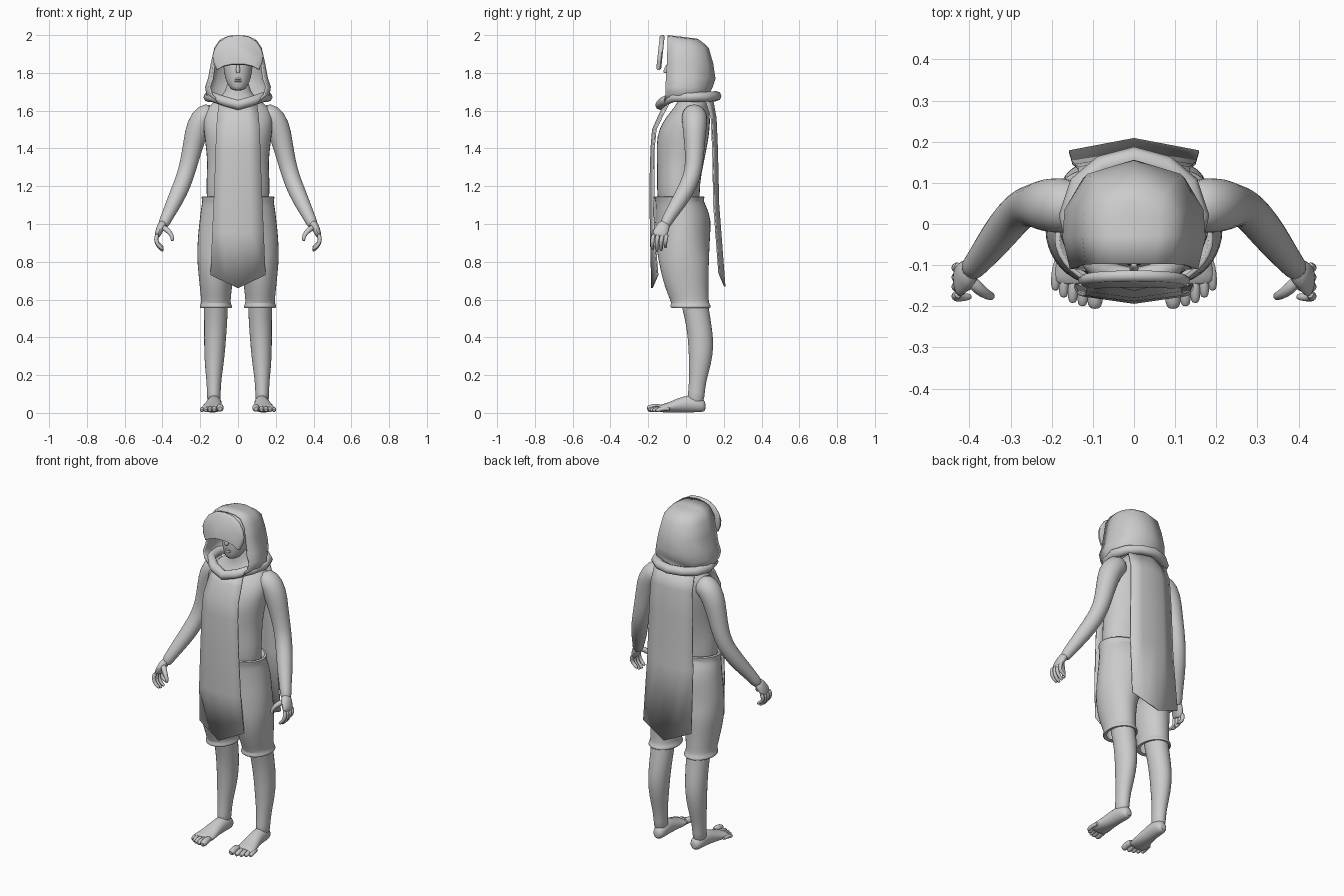
import bpy, bmesh, math
from mathutils import Vector

X, Y, Z = Vector((1, 0, 0)), Vector((0, 1, 0)), Vector((0, 0, 1))


def finish(name, bm, mirror=False, subsurf=0, solid=0, bevel=0, angle=50):
    bmesh.ops.remove_doubles(bm, verts=bm.verts, dist=1e-5)
    bmesh.ops.recalc_face_normals(bm, faces=bm.faces)
    me = bpy.data.meshes.new(name)
    bm.to_mesh(me)
    bm.free()
    ob = bpy.data.objects.new(name, me)
    bpy.context.collection.objects.link(ob)
    bpy.ops.object.select_all(action='DESELECT')
    ob.select_set(True)
    bpy.context.view_layer.objects.active = ob
    bpy.ops.object.shade_smooth_by_angle(angle=math.radians(angle))
    if mirror:
        ob.modifiers.new("mirror", 'MIRROR').merge_threshold = 0.0005
    if solid:
        m = ob.modifiers.new("thickness", 'SOLIDIFY')
        m.thickness, m.offset = solid, 0
    if bevel:
        m = ob.modifiers.new("bevel", 'BEVEL')
        m.width, m.segments = bevel, 2
    if subsurf:
        m = ob.modifiers.new("smooth", 'SUBSURF')
        m.levels = m.render_levels = subsurf
    return ob


def loft(name, rows, n=14, ref=Y, axis=None, clamp=False, caps=True, **kw):
    """Skin elliptical rings; each row is (x, y, z, radius u, radius v)."""
    bm = bmesh.new()
    pts = [Vector(r[:3]) for r in rows]
    rings = []
    for i, r in enumerate(rows):
        t = axis or (pts[min(i + 1, len(pts) - 1)] - pts[max(i - 1, 0)]).normalized()
        u = ref.cross(t).normalized()
        v = t.cross(u)
        ring = []
        for k in range(n):
            a = 2 * math.pi * k / n
            p = pts[i] + u * r[3] * math.cos(a) + v * r[4] * math.sin(a)
            if clamp:
                p.x = max(p.x, 0)
            ring.append(bm.verts.new(p))
        rings.append(ring)
    for a, b in zip(rings, rings[1:]):
        for k in range(n):
            bm.faces.new((a[k], a[(k + 1) % n], b[(k + 1) % n], b[k]))
    if caps:
        bm.faces.new(rings[0])
        bm.faces.new(rings[-1])
    if clamp:
        wall = [f for f in bm.faces if all(v.co.x < 1e-4 for v in f.verts)]
        bmesh.ops.delete(bm, geom=wall, context='FACES')
    return finish(name, bm, **kw)


def tube(name, pts, **kw):
    return loft(name, [(x, y, z, r, r) for x, y, z, r in pts], **kw)


def sheet(name, rows, **kw):
    """Grid surface through equal-length rows of points."""
    bm = bmesh.new()
    vs = [[bm.verts.new(p) for p in r] for r in rows]
    for a, b in zip(vs, vs[1:]):
        for k in range(len(a) - 1):
            bm.faces.new((a[k], a[k + 1], b[k + 1], b[k]))
    return finish(name, bm, **kw)


# torso and neck
loft("torso", [(0, -.03, 1.03, .16, .1), (0, -.04, 1.13, .168, .115), (0, -.04, 1.22, .172, .115),
               (0, -.03, 1.32, .163, .125), (0, -.022, 1.42, .175, .138), (0, -.01, 1.5, .185, .138),
               (0, .012, 1.57, .19, .118), (0, .03, 1.62, .165, .09), (0, .035, 1.66, .11, .075),
               (0, .03, 1.7, .062, .065), (0, .02, 1.78, .058, .06)], n=18, axis=Z, subsurf=1)

# head, nose and lips
loft("head", [(0, -.055, 1.705, .025, .03), (0, -.04, 1.725, .05, .055), (0, -.025, 1.77, .07, .078),
              (0, -.01, 1.83, .08, .093), (0, 0, 1.89, .08, .095), (0, .005, 1.94, .06, .07),
              (0, .005, 1.965, .025, .03)], n=16, axis=Z, subsurf=1)
tube("nose", [(0, -.095, 1.85, .008), (0, -.11, 1.81, .013), (0, -.108, 1.798, .012)], n=8, subsurf=1)
for z in (1.768, 1.757):
    tube("lip", [(-.025, -.088, z, .004), (0, -.104, z, .007), (.025, -.088, z, .004)], n=8, ref=Z, subsurf=1)

# arms
tube("arm", [(.12, .04, 1.585, .06), (.175, .045, 1.575, .07), (.212, .046, 1.52, .067),
             (.235, .045, 1.43, .056), (.258, .045, 1.33, .049), (.28, .032, 1.25, .047),
             (.312, -.005, 1.17, .047), (.35, -.055, 1.09, .04), (.385, -.1, 1.02, .031),
             (.4, -.115, .985, .03)], mirror=True, subsurf=1)

# hands: palm, four curled fingers, thumb
loft("palm", [(.392, -.108, 1.01, .026, .03), (.41, -.124, .98, .023, .038),
              (.424, -.138, .95, .018, .042), (.428, -.142, .93, .013, .038)], n=12, mirror=True, subsurf=1)
for i in range(4):
    y, d = -.176 + .023 * i, (.008, 0, .003, .018)[i]
    tube("finger", [(.425, y + .006, .95, .012), (.436, y, .92, .0125), (.428, y - .003, .89 + d / 2, .011),
                    (.41, y - .002, .868 + d, .010), (.395, y, .856 + d, .008)], n=8, mirror=True, subsurf=1)
tube("thumb", [(.402, -.13, .985, .017), (.378, -.158, .972, .017), (.357, -.172, .95, .013),
               (.345, -.176, .925, .011), (.35, -.178, .908, .008)], n=8, mirror=True, subsurf=1)

# shorts: one half clamped at the middle plane, then mirrored
loft("shorts", [(0, -.035, 1.125, .165, .112), (0, -.035, 1.15, .185, .125), (0, -.035, 1.145, .2, .138),
                (0, -.035, 1.12, .19, .128), (0, -.025, 1.09, .198, .138), (0, -.015, 1.02, .206, .15),
                (.02, -.018, .93, .196, .147), (.07, -.015, .85, .148, .14), (.112, -.01, .79, .104, .133),
                (.117, -.003, .7, .09, .122), (.117, .015, .61, .08, .106), (.117, .022, .58, .078, .1),
                (.117, .024, .567, .088, .11), (.117, .025, .553, .086, .108), (.117, .025, .56, .066, .082)],
     n=20, axis=Z, clamp=True, caps=False, mirror=True, subsurf=1)

# lower legs
loft("leg", [(.118, .03, .72, .068, .08), (.118, .04, .6, .064, .075), (.117, .06, .51, .064, .07),
             (.12, .073, .43, .061, .069), (.123, .08, .35, .058, .069), (.126, .075, .26, .052, .06),
             (.128, .062, .17, .04, .047), (.128, .055, .11, .037, .045), (.128, .05, .04, .037, .047)],
     axis=Z, mirror=True, subsurf=1)

# feet and toes
loft("foot", [(.122, .105, .035, .02, .024), (.123, .085, .04, .036, .038), (.125, .04, .05, .041, .048),
              (.128, -.02, .045, .042, .044), (.134, -.08, .031, .053, .03), (.139, -.125, .024, .06, .022),
              (.14, -.15, .022, .055, .016)], ref=Z, axis=-Y, mirror=True, subsurf=1)
for i in range(5):
    r = (.02, .014, .013, .0125, .012)[i]
    x, y = (.094, .124, .148, .17, .19)[i], (-.19, -.184, -.176, -.163, -.146)[i]
    tube("toe", [(x * .9 + .012, y + .065, r + .008, r), (x, y + .025, r + .012, r),
                 (x + .001, y, r + .003, r * 1.08), (x + .001, y - .017, r, r * .7)],
         n=8, ref=Z, mirror=True, subsurf=1)


# hood: U-shaped rows from the collar up to a closed crown
def hood_row(z, w, wf, yf, yb, drop=0):
    half = [(wf, yf), (w, yf * .3), (w * .97, yb * .25), (w * .72, yb * .78), (0, yb)]
    pts = [(x, y, z - drop * (y - yf)) for x, y in half]
    return [(-x, y, q) for x, y, q in pts] + pts[-2::-1]


sheet("hood", [hood_row(1.645, .14, .1, -.115, .12, -.15), hood_row(1.685, .163, .14, -.108, .115),
               hood_row(1.725, .168, .15, -.108, .135), hood_row(1.77, .153, .135, -.105, .15),
               hood_row(1.85, .138, .125, -.1, .138), hood_row(1.93, .12, .112, -.098, .115),
               hood_row(1.975, .095, .085, -.097, .085, .1), hood_row(1.99, .06, .05, -.097, .065, .12),
               hood_row(1.994, 0, 0, -.097, .055, .12)], solid=.012)

# rolled collar, dipping to a point at the throat
half = [(0, -.135, 1.63), (.07, -.118, 1.65), (.135, -.065, 1.672), (.155, .02, 1.672),
        (.13, .095, 1.672), (.075, .14, 1.675), (0, .16, 1.677)]
path = half + [(-x, y, z) for x, y, z in half[-2:0:-1]]
bm = bmesh.new()
rings = []
for x, y, z in path:
    out = Vector((x, y - .01, 0)).normalized()
    rings.append([bm.verts.new(Vector((x, y, z)) + out * .028 * math.cos(a) + Z * .027 * math.sin(a))
                  for a in [math.tau * k / 8 for k in range(8)]])
for a, b in zip(rings, rings[1:] + rings[:1]):
    for k in range(8):
        bm.faces.new((a[k], a[(k + 1) % 8], b[(k + 1) % 8], b[k]))
finish("collar", bm)

# visor plate: round top, arched lower edge, leaning slightly forward at the bottom
edge = [(0, 2.0), (.055, 1.993), (.1, 1.965), (.125, 1.925), (.135, 1.89), (.128, 1.85),
        (.112, 1.815), (.08, 1.832), (.04, 1.841), (0, 1.843)]
edge += [(-x, z) for x, z in edge[-2:0:-1]]
bm = bmesh.new()
loops = []
for y, s in ((-.118, .93), (-.125, 1), (-.135, 1), (-.144, .93)):
    loops.append([bm.verts.new((x * s, y - .1 * (1.95 - z), 1.91 + (z - 1.91) * s)) for x, z in edge])
for a, b in zip(loops, loops[1:]):
    for k in range(len(edge)):
        j = (k + 1) % len(edge)
        bm.faces.new((a[k], a[j], b[j], b[k]))
bm.faces.new(loops[0])
bm.faces.new(loops[-1])
finish("visor", bm)


# hanging cloth panels with a pointed hem; rows are (z, half width, y edge, y middle, middle drop)
def panel(name, rows):
    sheet(name, [[(-w, y, z), (-w / 2, (y + m) / 2, z - d / 2), (0, m, z - d), (w / 2, (y + m) / 2, z - d / 2),
                  (w, y, z)] for z, w, y, m, d in rows], solid=.008)


panel("front_panel", [(1.64, .1, -.09, -.11, 0), (1.58, .108, -.122, -.14, 0), (1.5, .115, -.16, -.176, 0),
                      (1.4, .118, -.17, -.184, 0), (1.2, .125, -.172, -.19, 0), (.95, .136, -.168, -.187, 0),
                      (.73, .145, -.15, -.18, .07)])
panel("back_panel", [(1.66, .13, .105, .14, 0), (1.56, .136, .135, .158, 0), (1.4, .142, .142, .165, 0),
                     (1.1, .15, .148, .172, 0), (.74, .158, .175, .205, .07)])
